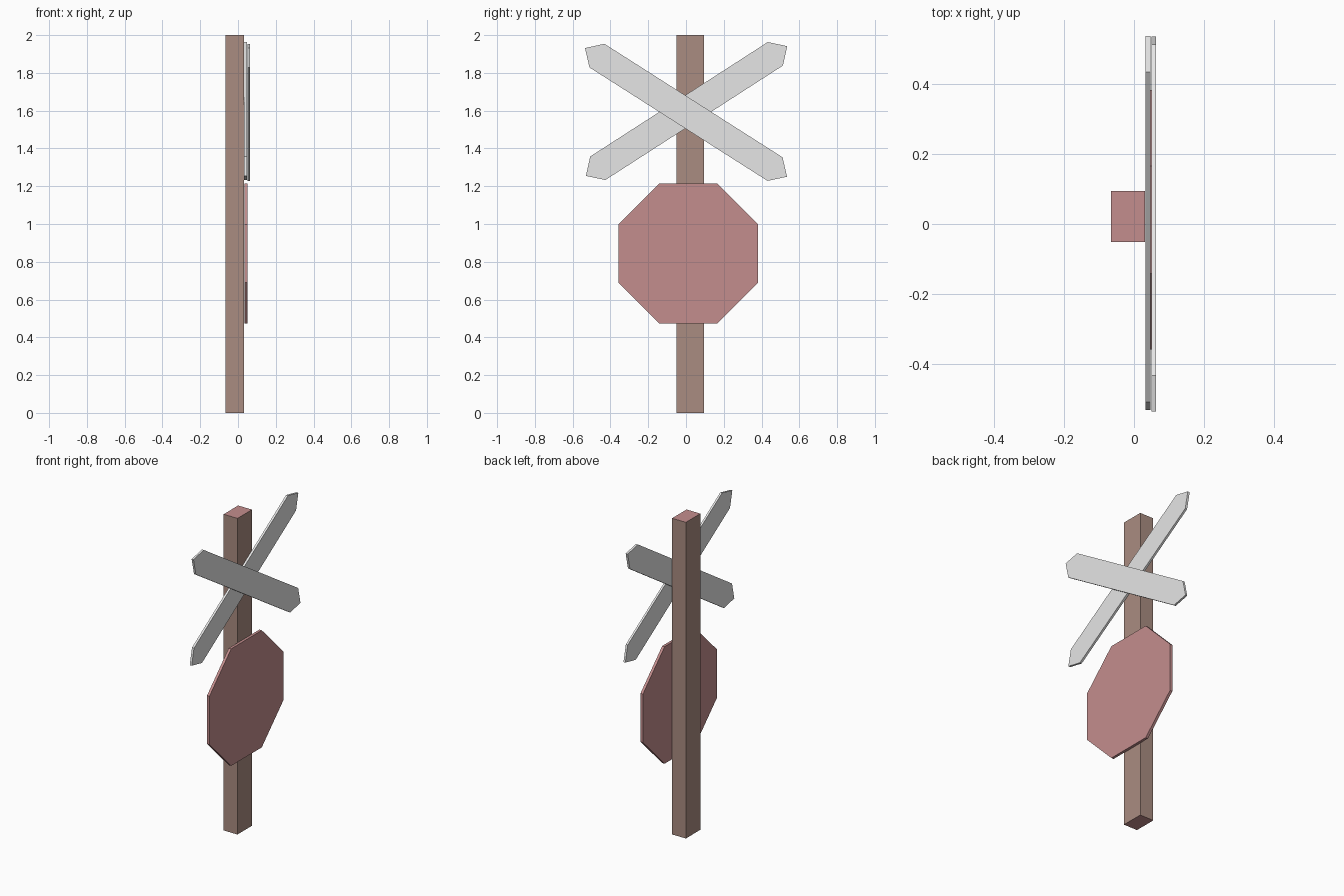
import bpy, bmesh, math

if "Cube" in bpy.data.objects:
    bpy.data.objects.remove(bpy.data.objects["Cube"])


def material(name, rgb):
    m = bpy.data.materials.new(name)
    m.diffuse_color = (*rgb, 1)
    m.use_nodes = True
    m.node_tree.nodes["Principled BSDF"].inputs["Base Color"].default_value = m.diffuse_color
    return m


wood = material("brown wood", (0.40, 0.265, 0.22))
red = material("faded red", (0.55, 0.27, 0.27))
white = material("off white", (0.79, 0.79, 0.79))


def plate(name, outline, x0, x1, mats):
    """Extrude a (y, z) outline from x0 to x1."""
    bm = bmesh.new()
    face = bm.faces.new([bm.verts.new((x0, y, z)) for y, z in outline])
    ext = bmesh.ops.extrude_face_region(bm, geom=[face])
    for v in ext["geom"]:
        if isinstance(v, bmesh.types.BMVert):
            v.co.x = x1
    bmesh.ops.recalc_face_normals(bm, faces=bm.faces)
    me = bpy.data.meshes.new(name)
    bm.to_mesh(me)
    bm.free()
    for m in mats:
        me.materials.append(m)
    ob = bpy.data.objects.new(name, me)
    bpy.context.collection.objects.link(ob)
    return ob


# Square post, with end caps in red
post = plate("post", [(-0.051, 0), (0.094, 0), (0.094, 2), (-0.051, 2)],
             -0.065, 0.032, [wood, red])
for p in post.data.polygons:
    p.material_index = 1 if abs(p.normal.z) > 0.5 else 0

# Octagonal sign
r = 0.37 / math.cos(math.pi / 8)
octagon = [(0.012 + r * math.cos(math.pi / 8 + i * math.pi / 4),
            0.844 + r * math.sin(math.pi / 8 + i * math.pi / 4)) for i in range(8)]
plate("octagon_sign", octagon, 0.034, 0.051, [red])


# Crossed boards with pointed ends
def board(name, cy, cz, degrees, x0, x1):
    a = math.radians(degrees)
    c, s = math.cos(a), math.sin(a)
    half = [(0.559, -0.074), (0.634, 0), (0.559, 0.074)]
    pts = half + [(-u, -v) for u, v in half]
    plate(name, [(cy + u * c - v * s, cz + u * s + v * c) for u, v in pts],
          x0, x1, [white])


board("rear_cross_board", 0.003, 1.598, 32.8, 0.033, 0.047)
board("front_cross_board", 0.0, 1.591, -32.5, 0.050, 0.063)
